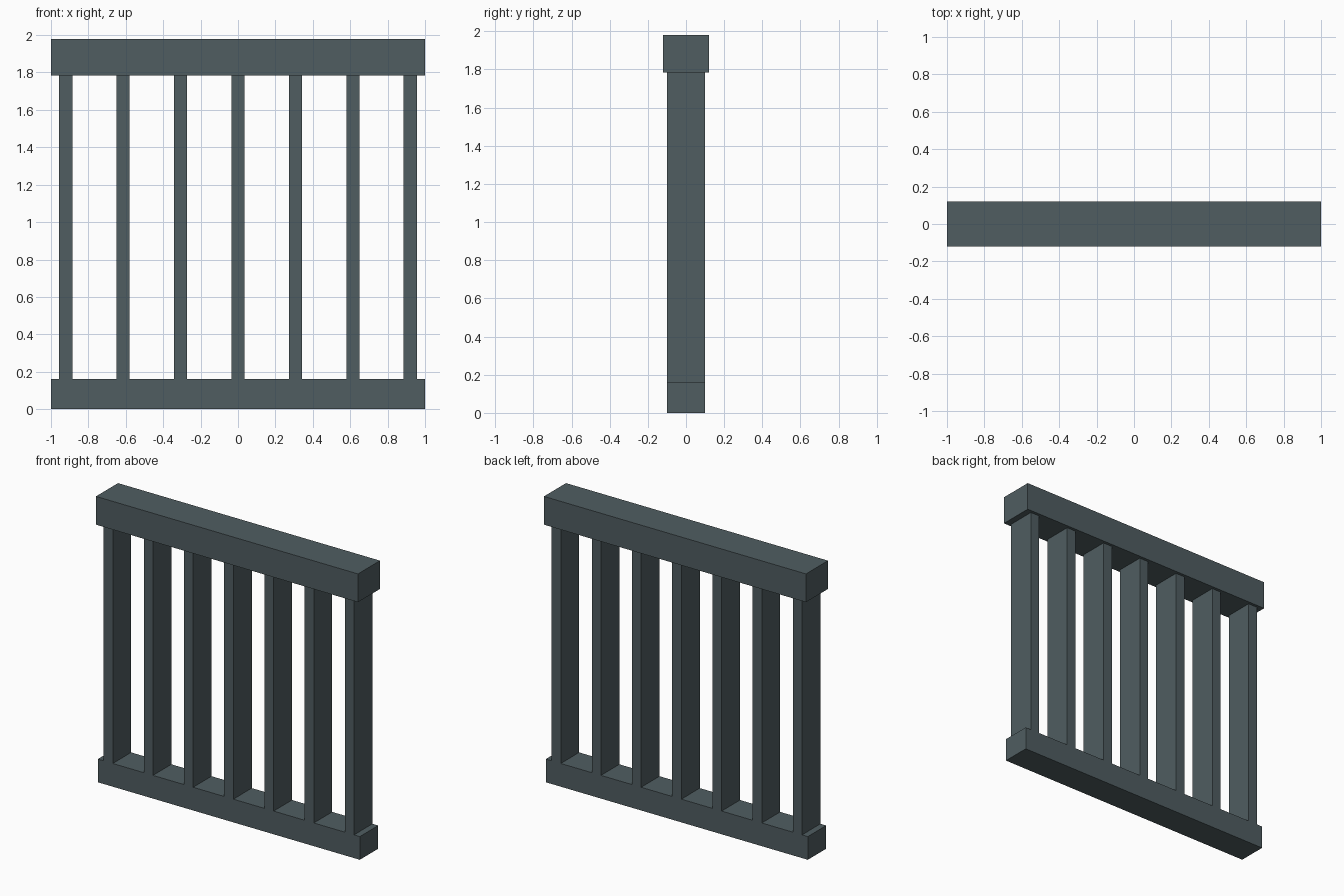
import bpy

if "Cube" in bpy.data.objects:
    bpy.data.objects.remove(bpy.data.objects["Cube"])

paint = bpy.data.materials.new("slate_paint")
paint.diffuse_color = (0.08, 0.11, 0.12, 1)
paint.use_nodes = True
paint.node_tree.nodes["Principled BSDF"].inputs["Base Color"].default_value = paint.diffuse_color


def box(name, x, width, depth, z0, z1):
    bpy.ops.mesh.primitive_cube_add(size=1, location=(x, 0, (z0 + z1) / 2))
    ob = bpy.context.object
    ob.name = name
    ob.scale = (width, depth, z1 - z0)
    bpy.ops.object.transform_apply(location=False, rotation=False, scale=True)
    ob.data.materials.append(paint)
    return ob


BOTTOM_TOP = 0.16
TOP_BOTTOM = 1.785

# Horizontal rails
box("bottom_rail", 0, 2.0, 0.20, 0, BOTTOM_TOP)
box("top_rail", 0, 2.0, 0.24, TOP_BOTTOM, 1.98)

# Seven evenly spaced upright slats, flush with the bottom rail
for i in range(7):
    box(f"slat_{i + 1}", (i - 3) * 0.307, 0.07, 0.20, BOTTOM_TOP, TOP_BOTTOM)
